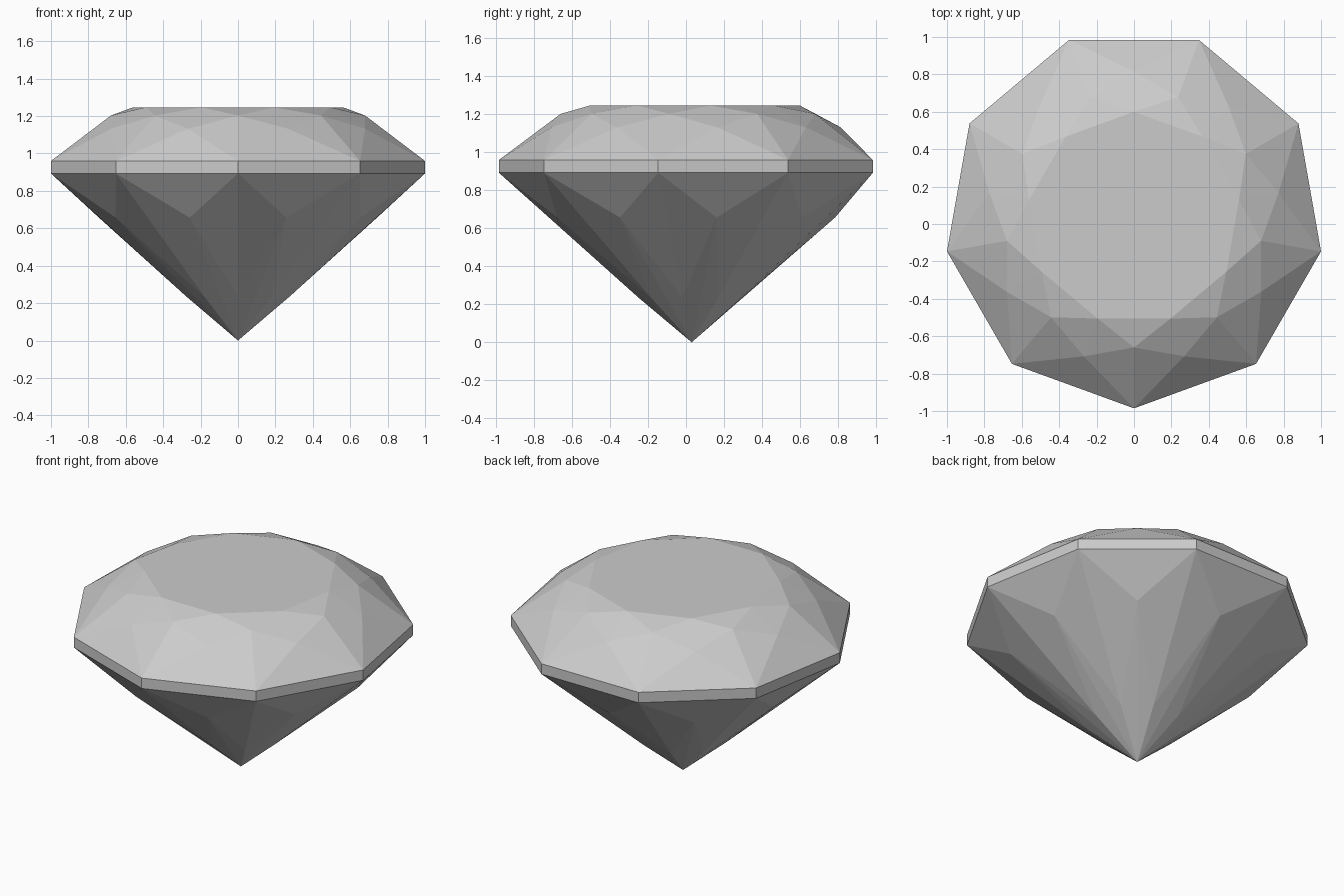
import bpy
import bmesh
from math import radians, cos, sin

cube = bpy.data.objects.get("Cube")
if cube:
    bpy.data.objects.remove(cube, do_unlink=True)

SIDES = 9
STEP = 360 / SIDES
CENTRE_Y = 0.03

stone = bpy.data.materials.new("pale grey stone")
stone.use_nodes = True
colour = (0.6, 0.6, 0.6, 1)
stone.diffuse_color = colour
stone.node_tree.nodes["Principled BSDF"].inputs["Base Color"].default_value = colour

bm = bmesh.new()


def ring(radius, z, half_step=False):
    """One loop of points, on the girdle corners or half a step past them."""
    points = []
    for k in range(SIDES):
        a = radians(-90 + STEP * (k + 0.5 * half_step))
        points.append(bm.verts.new((radius * cos(a), CENTRE_Y + radius * sin(a), z)))
    return points


# Rings from the table down to the tip
table = ring(0.57, 1.247, True)
star = ring(0.69, 1.203)
crown_mid = ring(0.785, 1.132, True)
girdle_top = ring(1.0154, 0.96)
girdle_low = ring(1.0154, 0.893)
pavilion_mid = ring(0.755, 0.657, True)
pavilion_low = ring(0.28, 0.235)
tip = bm.verts.new((0, CENTRE_Y, 0))

bm.faces.new(table)
for k in range(SIDES):
    n = (k + 1) % SIDES
    facets = [
        # Crown: star facet, kite, girdle facets
        (table[k - 1], star[k], table[k]),
        (table[k], star[k], crown_mid[k]),
        (table[k], crown_mid[k], star[n]),
        (star[k], girdle_top[k], crown_mid[k]),
        (star[n], crown_mid[k], girdle_top[n]),
        (crown_mid[k], girdle_top[k], girdle_top[n]),
        # Girdle band
        (girdle_top[k], girdle_low[k], girdle_low[n], girdle_top[n]),
        # Pavilion: girdle facets, long facets, kite to the tip
        (girdle_low[k], pavilion_mid[k], girdle_low[n]),
        (girdle_low[k], pavilion_low[k], pavilion_mid[k]),
        (girdle_low[n], pavilion_mid[k], pavilion_low[n]),
        (pavilion_mid[k], pavilion_low[k], tip),
        (pavilion_mid[k], tip, pavilion_low[n]),
    ]
    for facet in facets:
        bm.faces.new(facet)

bmesh.ops.recalc_face_normals(bm, faces=bm.faces)
mesh = bpy.data.meshes.new("cut_gem")
bm.to_mesh(mesh)
bm.free()
mesh.materials.append(stone)
gem = bpy.data.objects.new("cut_gem", mesh)
bpy.context.collection.objects.link(gem)
